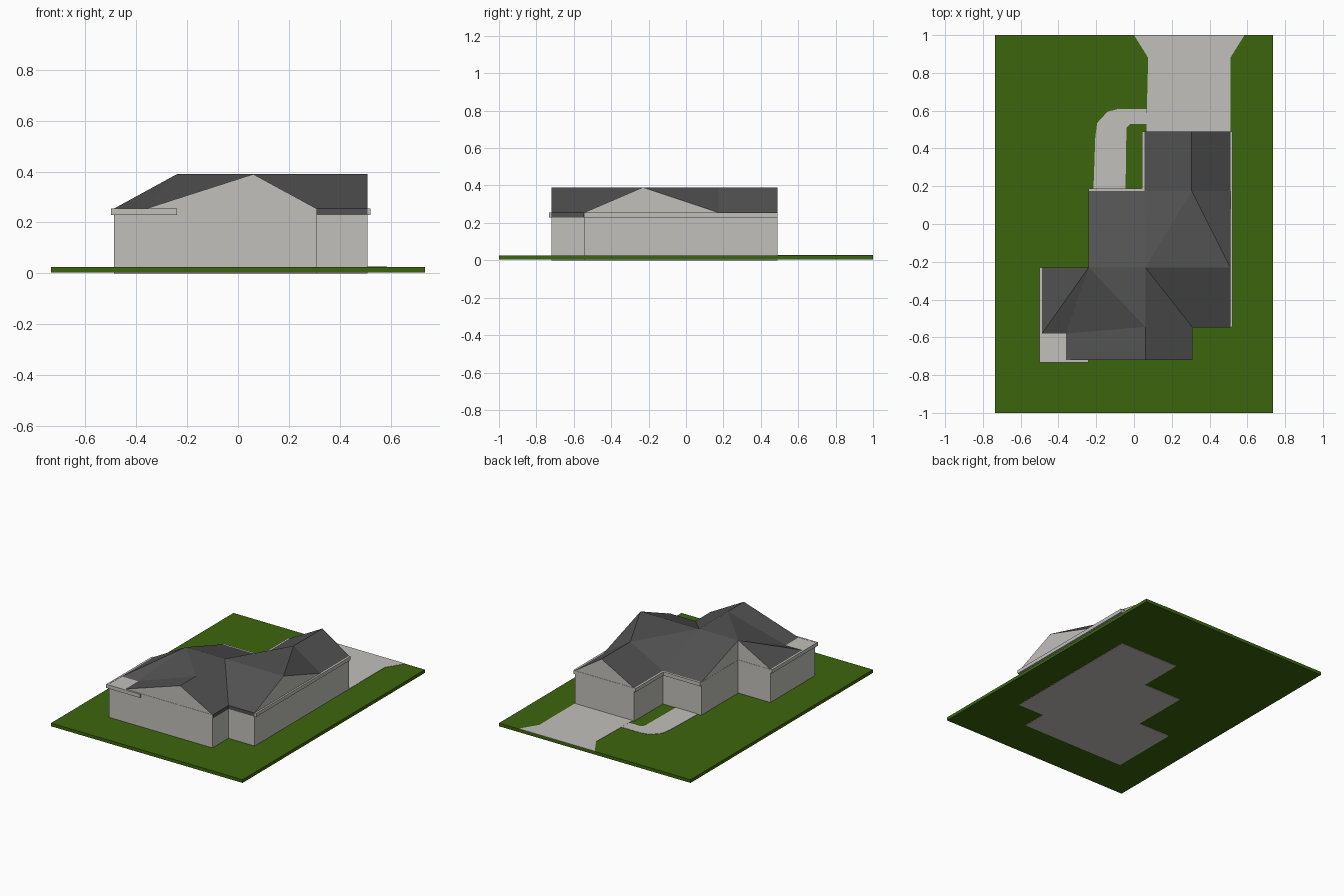
import bpy
import bmesh

cube = bpy.data.objects.get("Cube")
if cube:
    bpy.data.objects.remove(cube, do_unlink=True)


def make_material(name, colour):
    mat = bpy.data.materials.new(name)
    mat.use_nodes = True
    mat.diffuse_color = (*colour, 1)
    for node in mat.node_tree.nodes:
        if node.type == 'BSDF_PRINCIPLED':
            node.inputs["Base Color"].default_value = (*colour, 1)
            node.inputs["Roughness"].default_value = 0.9
    return mat


grass = make_material("grass green", (0.045, 0.13, 0.004))
plaster = make_material("pale plaster", (0.54, 0.53, 0.5))
slate = make_material("dark slate", (0.085, 0.085, 0.085))


def finish(name, bm, mat):
    mesh = bpy.data.meshes.new(name)
    bm.to_mesh(mesh)
    bm.free()
    mesh.materials.append(mat)
    obj = bpy.data.objects.new(name, mesh)
    bpy.context.scene.collection.objects.link(obj)
    return obj


def prism(name, outline, bottom, top, mat):
    """Extrude a flat outline upwards into a closed solid."""
    bm = bmesh.new()
    face = bm.faces.new([bm.verts.new((x, y, bottom)) for x, y in outline])
    grown = bmesh.ops.extrude_face_region(bm, geom=[face])
    verts = [g for g in grown["geom"] if isinstance(g, bmesh.types.BMVert)]
    bmesh.ops.translate(bm, verts=verts, vec=(0, 0, top - bottom))
    bmesh.ops.recalc_face_normals(bm, faces=bm.faces)
    return finish(name, bm, mat)


def block(name, x0, x1, y0, y1, bottom, top, mat):
    return prism(name, [(x0, y0), (x1, y0), (x1, y1), (x0, y1)], bottom, top, mat)


def surface(name, polygons, mat, up=False):
    """Join flat polygons into one sheet sharing its corners."""
    bm = bmesh.new()
    corners = {}
    for polygon in polygons:
        for p in polygon:
            if p not in corners:
                corners[p] = bm.verts.new(p)
        face = bm.faces.new([corners[p] for p in polygon])
        face.normal_update()
        if up and face.normal.z < 0:
            face.normal_flip()
    return finish(name, bm, mat)


# Key plan lines and heights
WEST, EAST, FRONT, BACK = -0.487, 0.51, -0.72, 0.49
STEP_X, STEP_Y = 0.308, -0.545      # notch at the front corner
MID_X, MID_Y = -0.24, 0.175         # entrance recess
RIDGE_Y, FRONT_RIDGE, GARAGE_RIDGE = -0.23, 0.06, 0.305
GARAGE_X, GABLE_X, WING_Y = 0.055, -0.36, -0.58
EAVE, TOP, LIP = 0.255, 0.39, 0.23

# Lawn
block("lawn", -0.735, 0.735, -1, 1, 0.003, 0.025, grass)

# Driveway and curved entrance path
prism("driveway", [(0, 1), (0.075, 0.88), (0.065, BACK), (EAST, BACK),
                   (EAST, 0.88), (0.585, 1)], 0.02, 0.027, plaster)
prism("entrance_path", [(0.067, 0.61), (-0.08, 0.61), (-0.14, 0.595), (-0.195, 0.535),
                        (-0.205, 0.46), (-0.215, MID_Y), (-0.045, MID_Y),
                        (-0.04, 0.51), (-0.02, 0.53), (0.066, 0.53)],
      0.02, 0.027, plaster)

# Walls
prism("walls", [(WEST, FRONT), (STEP_X, FRONT), (STEP_X, STEP_Y), (EAST, STEP_Y),
                (EAST, BACK), (GARAGE_X, BACK), (GARAGE_X, MID_Y), (MID_X, MID_Y),
                (MID_X, RIDGE_Y), (WEST, RIDGE_Y)], 0, EAVE - 0.001, plaster)

# Roof corners
front_peak = (FRONT_RIDGE, FRONT, TOP)
front_left = (GABLE_X, FRONT, EAVE)
front_right = (STEP_X, FRONT, EAVE)
front_inner = (FRONT_RIDGE, STEP_Y, TOP)
valley_left = (GABLE_X, WING_Y, EAVE)
valley_right = (STEP_X, STEP_Y, EAVE)
wing_front = (WEST, WING_Y, EAVE)
wing_back = (WEST, RIDGE_Y, EAVE)
ridge_west = (MID_X, RIDGE_Y, TOP)
ridge_mid = (FRONT_RIDGE, RIDGE_Y, TOP)
ridge_east = (EAST, RIDGE_Y, TOP)
east_front = (EAST, STEP_Y, EAVE)
east_back = (EAST, MID_Y, EAVE)
recess_left = (MID_X, MID_Y, EAVE)
recess_right = (GARAGE_X, MID_Y, EAVE)
garage_inner = (GARAGE_RIDGE, MID_Y, TOP)
garage_peak = (GARAGE_RIDGE, BACK, TOP)
garage_left = (GARAGE_X, BACK, EAVE)
garage_right = (EAST, BACK, EAVE)

# Roof
surface("roof", [
    (front_left, front_peak, front_inner, valley_left),
    (front_peak, front_right, valley_right, front_inner),
    (front_inner, valley_right, ridge_mid),
    (valley_right, east_front, ridge_east, ridge_mid),
    (wing_front, ridge_west, wing_back),
    (wing_front, valley_left, ridge_west),
    (valley_left, front_inner, ridge_west),
    (front_inner, ridge_mid, ridge_west),
    (ridge_west, ridge_mid, recess_right, recess_left),
    (ridge_mid, garage_inner, recess_right),
    (ridge_mid, ridge_east, garage_inner),
    (ridge_east, east_back, garage_inner),
    (recess_right, garage_inner, garage_peak, garage_left),
    (garage_inner, east_back, garage_right, garage_peak),
], slate, up=True)

# Gable walls
surface("gable_walls", [
    (front_left, front_right, front_peak),
    (east_front, east_back, ridge_east),
    (garage_right, garage_left, garage_peak),
    ((MID_X, RIDGE_Y, EAVE), wing_back, ridge_west),
    (recess_left, (MID_X, RIDGE_Y, EAVE), ridge_west),
], plaster)

# Pale eave boards
T = 0.012
block("west_eave_board", WEST - T, WEST, FRONT - T, RIDGE_Y, LIP, EAVE, plaster)
block("front_eave_board", WEST, MID_X, FRONT - T, FRONT, LIP, EAVE, plaster)
block("east_eave_board", EAST, EAST + T, STEP_Y, BACK, LIP, EAVE, plaster)
block("recess_eave_board", MID_X, GARAGE_X - T, MID_Y, MID_Y + T, LIP, EAVE, plaster)
block("garage_eave_board", GARAGE_X - T, GARAGE_X, MID_Y, BACK, LIP, EAVE, plaster)

# Dark eave edges around the front notch
block("notch_front_edge", STEP_X, EAST, STEP_Y - 0.003, STEP_Y, LIP, EAVE, slate)
block("notch_side_edge", STEP_X, STEP_X + 0.003, FRONT, STEP_Y, LIP, EAVE, slate)
